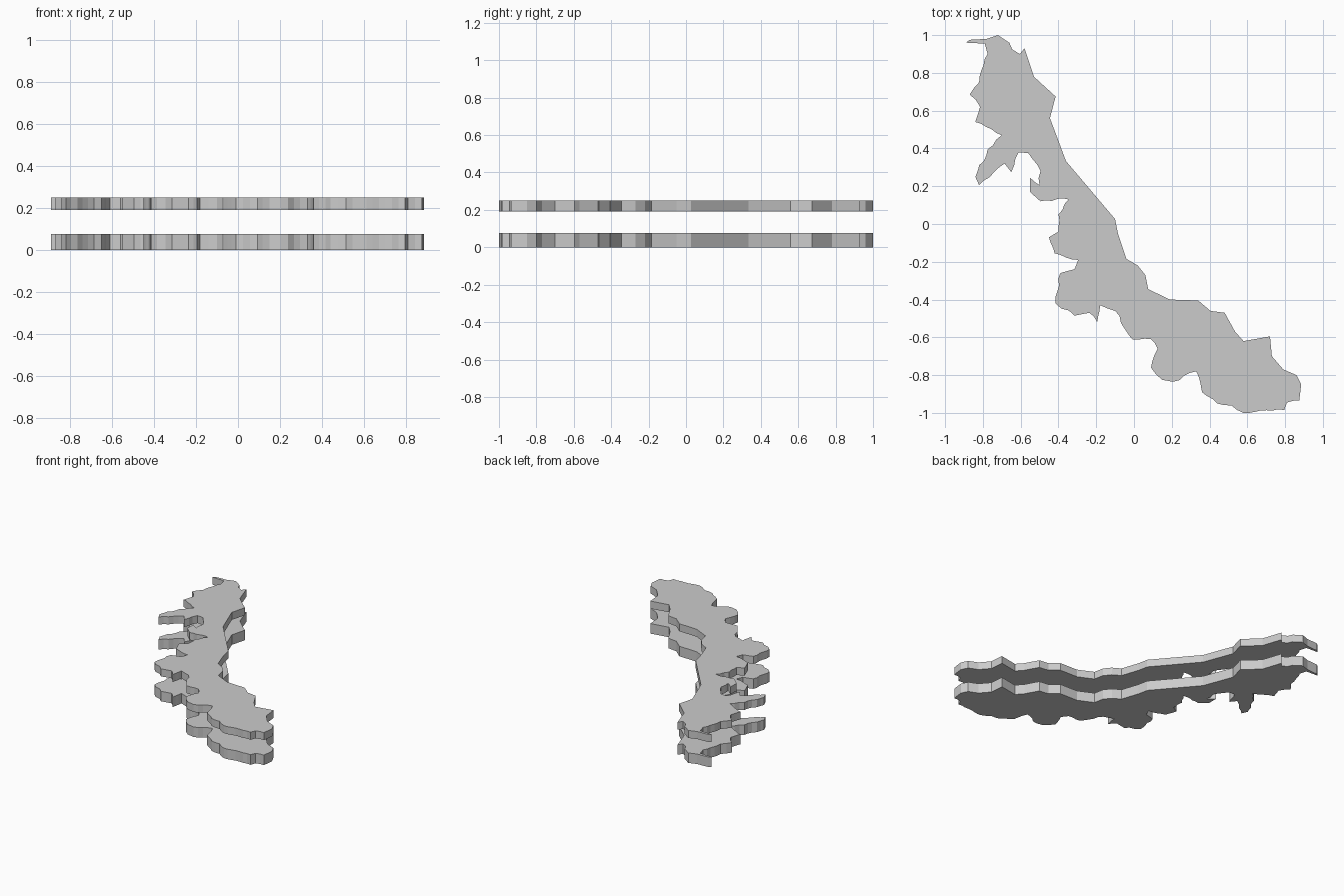
import bpy, bmesh, random
from mathutils import Vector

if "Cube" in bpy.data.objects:
    bpy.data.objects.remove(bpy.data.objects["Cube"])

random.seed(4)

# smooth inland border, from the north-west hook down to the south-east corner
border = [(-.89, .96), (-.87, .975), (-.78, .98), (-.72, 1), (-.66, .96), (-.645, .925), (-.605, .90),
          (-.58, .93), (-.53, .78), (-.415, .675), (-.445, .56), (-.36, .333), (-.10, .026),
          (-.085, -.05), (-.04, -.185), (.02, -.22), (.06, -.27), (.075, -.345), (.19, -.40),
          (.34, -.405), (.405, -.46), (.48, -.47), (.535, -.57), (.58, -.62), (.72, -.595),
          (.73, -.70), (.79, -.77), (.86, -.80), (.885, -.85)]

# ragged coast, back from the south-east corner to the hook
coast = [(.875, -.935), (.81, -.945), (.795, -.985), (.58, -1), (.515, -.96), (.44, -.95),
         (.36, -.89), (.33, -.78), (.205, -.835), (.15, -.825), (.09, -.76), (.125, -.66),
         (.09, -.61), (-.01, -.61), (-.10, -.46), (-.18, -.43), (-.195, -.52), (-.235, -.47),
         (-.315, -.485), (-.415, -.42), (-.39, -.26), (-.315, -.24), (-.295, -.19),
         (-.42, -.155), (-.45, -.07), (-.40, -.04), (-.40, .05), (-.345, .13), (-.495, .12),
         (-.55, .17), (-.55, .245), (-.50, .205), (-.495, .28), (-.56, .375), (-.61, .38),
         (-.65, .275), (-.685, .32), (-.82, .205), (-.84, .25), (-.775, .395), (-.70, .47),
         (-.84, .54), (-.815, .62), (-.87, .685), (-.82, .75), (-.775, .90), (-.79, .955)]


def roughen(points, amount):
    """Add small nicks between the coast points."""
    out = []
    for a, b in zip(points, points[1:]):
        a, b = Vector(a), Vector(b)
        d = b - a
        out.append(a)
        n = int(d.length / 0.03)
        side = Vector((-d.y, d.x)).normalized()
        for i in range(1, n):
            out.append(a + d * (i / n) + side * random.uniform(-amount, amount))
    out.append(Vector(points[-1]))
    return out


outline = [Vector(p) for p in border] + roughen(coast, 0.008)
for p in outline:
    p.x = max(-.89, min(.89, p.x))
    p.y = max(-1, min(1, p.y))

grey = bpy.data.materials.new("light grey")
grey.diffuse_color = (0.6, 0.6, 0.6, 1)
grey.use_nodes = True
grey.node_tree.nodes["Principled BSDF"].inputs["Base Color"].default_value = grey.diffuse_color


def slab(name, z0, z1):
    bm = bmesh.new()
    base = bm.faces.new([bm.verts.new((p.x, p.y, z0)) for p in outline])
    top = bmesh.ops.extrude_face_region(bm, geom=[base])
    for v in top["geom"]:
        if isinstance(v, bmesh.types.BMVert):
            v.co.z = z1
    if base.is_valid is False or len(bm.faces) < len(outline) + 2:
        bm.faces.new([v for v in bm.verts if v.co.z == z0])
    bmesh.ops.recalc_face_normals(bm, faces=bm.faces)
    bmesh.ops.triangulate(bm, faces=[f for f in bm.faces if len(f.verts) > 4])
    me = bpy.data.meshes.new(name)
    bm.to_mesh(me)
    bm.free()
    me.materials.append(grey)
    bpy.context.collection.objects.link(bpy.data.objects.new(name, me))


# two matching map-shaped slabs, one floating above the other
slab("lower_slab", 0.0, 0.077)
slab("upper_slab", 0.192, 0.25)
